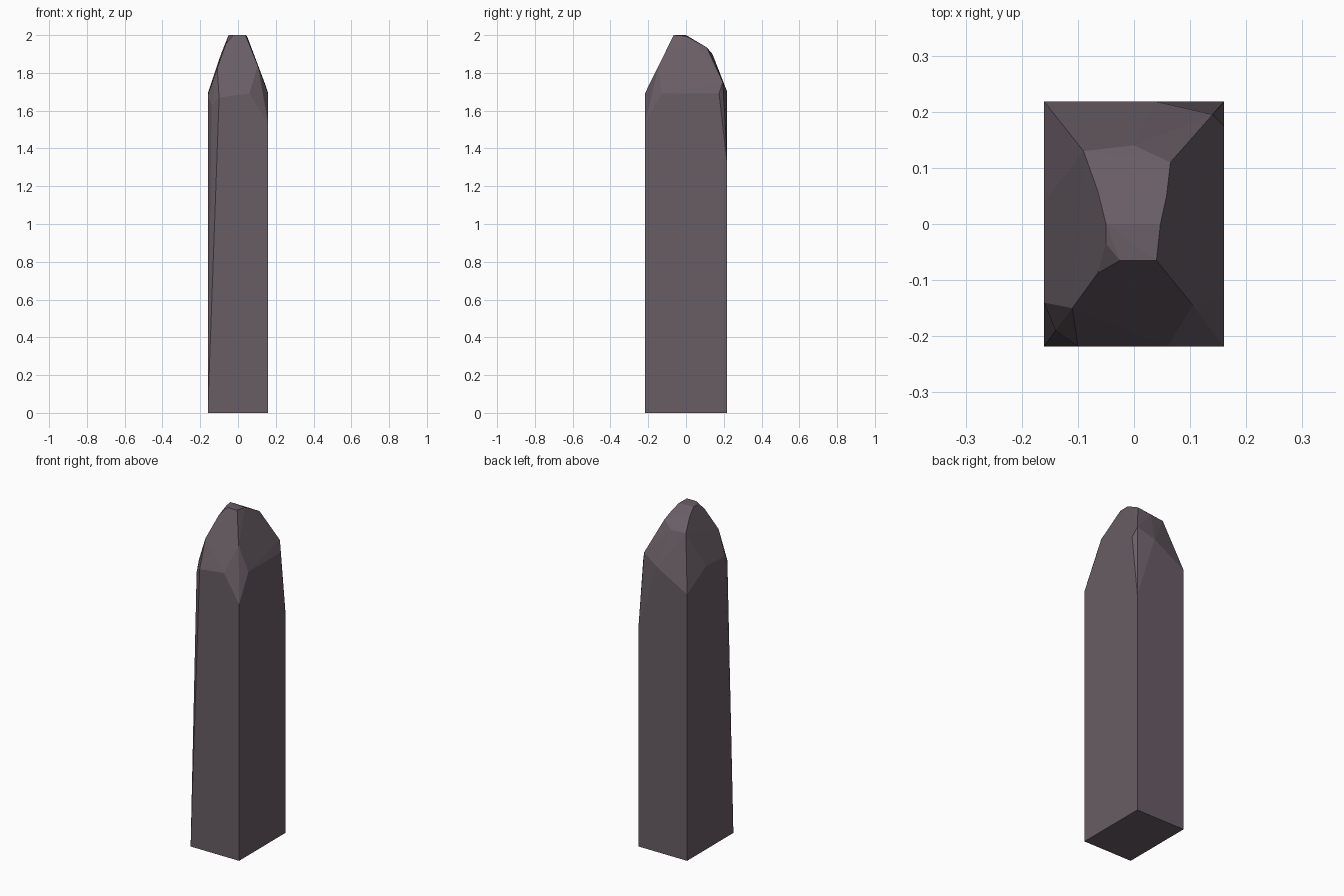
import bpy, bmesh
from math import radians

if "Cube" in bpy.data.objects:
    bpy.data.objects.remove(bpy.data.objects["Cube"])

W, D = 0.16, 0.218  # half width and half depth of the shaft

# base corners of the square shaft
base = [(sx * W, sy * D, 0) for sx in (-1, 1) for sy in (-1, 1)]

# shoulder: where the shaft walls break into the sloped tip
shoulder = [
    (0.06, -D, 1.69), (W, -D, 1.53), (W, -0.13, 1.69),          # front right chip
    (W, 0.175, 1.69), (W, D, 1.32), (0.14, 0.195, 1.75),        # back right chip
    (0.04, D, 1.70), (-W, D, 1.587), (-W, 0.04, 1.69),          # back and left
    (-W, -0.14, 1.68), (-0.14, -0.19, 1.63), (-0.10, -D, 1.67), # front left chip
]

# tip: sloped facets rising to the small flat top
tip = [
    (0.105, -0.145, 1.838), (-0.11, -0.15, 1.825), (-0.065, -0.088, 1.952),
    (-0.09, 0.13, 1.90), (0.0, 0.14, 1.90), (0.065, 0.11, 1.935),
    (-0.065, 0.06, 1.962), (0.058, 0.05, 1.968),
    (-0.025, -0.065, 2.0), (0.04, -0.065, 2.0),
    (-0.05, -0.035, 1.995), (-0.05, 0.0, 2.0), (0.047, 0.0, 1.995),
]

# wrap a faceted skin round the points
bm = bmesh.new()
for p in base + shoulder + tip:
    bm.verts.new(p)
res = bmesh.ops.convex_hull(bm, input=bm.verts[:])
loose = [v for v in bm.verts if not v.link_faces]
bmesh.ops.delete(bm, geom=loose, context='VERTS')
bmesh.ops.dissolve_limit(bm, angle_limit=radians(1), verts=bm.verts[:], edges=bm.edges[:])
bmesh.ops.recalc_face_normals(bm, faces=bm.faces[:])

mesh = bpy.data.meshes.new("standing_stone")
bm.to_mesh(mesh)
bm.free()
stone = bpy.data.objects.new("standing_stone", mesh)
bpy.context.collection.objects.link(stone)

# dull purple-grey stone
mat = bpy.data.materials.new("stone")
mat.diffuse_color = (0.14, 0.11, 0.13, 1)
mat.use_nodes = True
mat.node_tree.nodes["Principled BSDF"].inputs["Base Color"].default_value = mat.diffuse_color
mesh.materials.append(mat)
